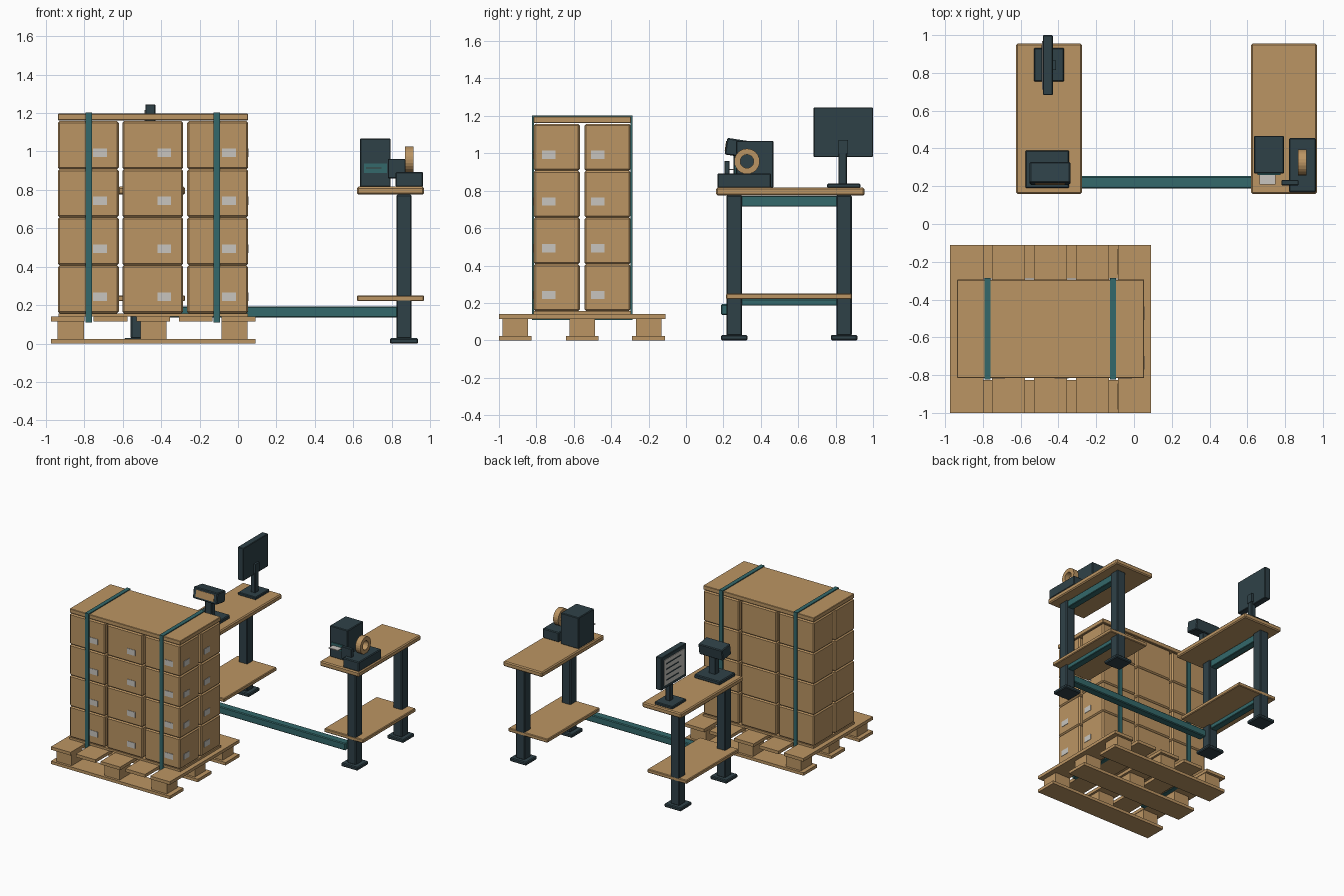
import bpy, math
from mathutils import Matrix

def material(name, rgb):
    m = bpy.data.materials.new(name)
    m.diffuse_color = (*rgb, 1)
    return m

TAN = material("kraft tan", (0.50, 0.30, 0.125))
DARK = material("dark slate", (0.028, 0.053, 0.064))
TEAL = material("teal", (0.033, 0.14, 0.145))
GREY = material("label grey", (0.58, 0.56, 0.52))

def box(name, x, y, z, mat, bevel=0.0, tilt=0.0):
    """Box from (min, max) pairs on each axis, optionally bevelled or tilted about x."""
    c = [(a + b) / 2 for a, b in (x, y, z)]
    s = [(b - a) / 2 for a, b in (x, y, z)]
    v = [(i * s[0], j * s[1], k * s[2]) for i in (-1, 1) for j in (-1, 1) for k in (-1, 1)]
    f = [(0, 1, 3, 2), (4, 6, 7, 5), (0, 4, 5, 1), (2, 3, 7, 6), (0, 2, 6, 4), (1, 5, 7, 3)]
    me = bpy.data.meshes.new(name)
    me.from_pydata(v, [], f)
    me.materials.append(mat)
    ob = bpy.data.objects.new(name, me)
    bpy.context.collection.objects.link(ob)
    ob.location = c
    ob.rotation_euler.x = tilt
    if bevel:
        b = ob.modifiers.new("bevel", "BEVEL")
        b.width, b.segments = bevel, 1
    return ob

def mid(c, w):
    return (c - w / 2, c + w / 2)

# pallet: deck boards along y, blocks, bottom runners along x
for i in range(5):
    x0 = -0.973 + i * 0.222
    box("pallet_deck_board", (x0, x0 + 0.175), (-1.0, -0.11), (0.115, 0.14), TAN)
for y in (-0.913, -0.555, -0.2):
    box("pallet_runner", (-0.973, 0.09), mid(y, 0.175), (0, 0.024), TAN)
    for x in (-0.87, -0.44, -0.018):
        box("pallet_block", mid(x, 0.137), mid(y, 0.137), (0.024, 0.115), TAN)

# carton stack, 3 x 2 x 4, with labels on the front and right sides
box("base_sheet", (-0.935, 0.053), (-0.815, -0.295), (0.14, 0.157), TAN)
COLS = [(-0.937, -0.62), (-0.602, -0.285), (-0.265, 0.052)]
ROWS = [(-0.815, -0.568), (-0.543, -0.296)]
for k in range(4):
    z0 = 0.157 + k * 0.25
    for x in COLS:
        for y in ROWS:
            box("carton", x, y, (z0, z0 + 0.25), TAN, 0.009)
        box("front_label", (x[0] + 0.182, x[0] + 0.254), (-0.818, -0.813),
            (z0 + 0.063, z0 + 0.108), GREY)
    for y0 in (-0.77, -0.508):
        box("side_label", (0.05, 0.055), (y0, y0 + 0.071), (z0 + 0.063, z0 + 0.108), GREY)
box("top_sheet", (-0.937, 0.053), (-0.815, -0.295), (1.162, 1.196), TAN, 0.003)

# straps round the load, passing between the deck boards
for x in (-0.776, -0.111):
    sx = mid(x, 0.033)
    for y in ((-0.823, -0.814), (-0.296, -0.287)):
        box("strap_side", sx, y, (0.11, 1.203), TEAL)
    for z in ((0.11, 0.117), (1.194, 1.203)):
        box("strap_cross", sx, (-0.823, -0.287), z, TEAL)

# two work tables mirrored about x = 0.172, legs toward the outside
CX = 0.172
for side in (-1, 1):
    def span(a, b):
        return tuple(sorted((CX + side * a, CX + side * b)))
    box("table_top", span(0.447, 0.797), (0.16, 0.955), (0.775, 0.816), TAN, 0.008)
    box("table_shelf", span(0.447, 0.797), (0.215, 0.887), (0.22, 0.25), TAN, 0.005)
    for y in (0.258, 0.845):
        box("table_leg", span(0.653, 0.731), mid(y, 0.083), (0.025, 0.775), DARK, 0.006)
        box("table_foot", span(0.618, 0.766), mid(y, 0.142), (0, 0.028), DARK, 0.006)
    box("top_rail", span(0.665, 0.72), (0.29, 0.815), (0.715, 0.772), TEAL, 0.004)
    box("shelf_rail", span(0.665, 0.72), (0.29, 0.815), (0.186, 0.221), TEAL, 0.004)
box("cross_beam", (-0.485, 0.83), (0.187, 0.253), (0.135, 0.193), TEAL, 0.006)

# monitor on the left table, screen facing -x
box("monitor_base", (-0.53, -0.37), (0.755, 0.932), (0.814, 0.838), DARK, 0.005)
box("monitor_post", (-0.458, -0.418), (0.815, 0.86), (0.835, 1.03), DARK, 0.004)
box("monitor_mount", (-0.44, -0.414), (0.815, 0.865), (1.0, 1.07), DARK)
box("monitor_panel", (-0.482, -0.43), (0.682, 1.0), (0.98, 1.245), DARK, 0.004)
box("monitor_screen", (-0.487, -0.481), (0.712, 0.97), (1.01, 1.215), GREY)
for i in range(4):
    z = 1.18 - i * 0.044
    box("screen_bar", (-0.49, -0.486), (0.76 + 0.03 * (i % 2), 0.945), mid(z, 0.008), DARK)

# scanner terminal at the front of the left table
box("terminal_base", (-0.575, -0.343), (0.19, 0.39), (0.814, 0.845), DARK, 0.006)
box("terminal_post", mid(-0.445, 0.06), mid(0.28, 0.05), (0.84, 1.0), DARK, 0.004)
T = -0.15
box("terminal_head", (-0.552, -0.337), (0.213, 0.323), (0.985, 1.075), DARK, 0.006, T)
s = box("terminal_window", (-0.525, -0.364), (-0.002, 0.002), (0, 0.055), TAN, 0, T)
s.location = (-0.4445, 0.268 - 0.056 * math.cos(T), 1.03 - 0.056 * math.sin(T))

# label printer on the right table
box("printer_body", (0.635, 0.795), (0.267, 0.467), (0.814, 1.067), DARK, 0.005)
box("printer_slot", (0.655, 0.775), (0.26, 0.268), (0.888, 0.938), TEAL)
box("printed_label", (0.665, 0.748), (0.21, 0.265), (0.91, 0.917), GREY)

# tape dispenser
box("dispenser_base", (0.82, 0.964), (0.168, 0.455), (0.814, 0.893), DARK, 0.006)
box("dispenser_cutter", (0.78, 0.872), (0.205, 0.232), (0.86, 0.96), DARK, 0.003)

def tape_roll(name, x, w, y, z, r0, r1, n, mat):
    v, f = [], []
    for i in range(n):
        a = 2 * math.pi * i / n
        for r, dx in ((r1, -w / 2), (r1, w / 2), (r0, w / 2), (r0, -w / 2)):
            v.append((x + dx, y + r * math.cos(a), z + r * math.sin(a)))
        j = (i + 1) % n
        f += [(4 * i + k, 4 * j + k, 4 * j + (k + 1) % 4, 4 * i + (k + 1) % 4) for k in range(4)]
    me = bpy.data.meshes.new(name)
    me.from_pydata(v, [], [q[::-1] for q in f])
    me.materials.append(mat)
    ob = bpy.data.objects.new(name, me)
    bpy.context.collection.objects.link(ob)

tape_roll("tape_roll", 0.891, 0.045, 0.326, 0.957, 0.036, 0.068, 24, TAN)
